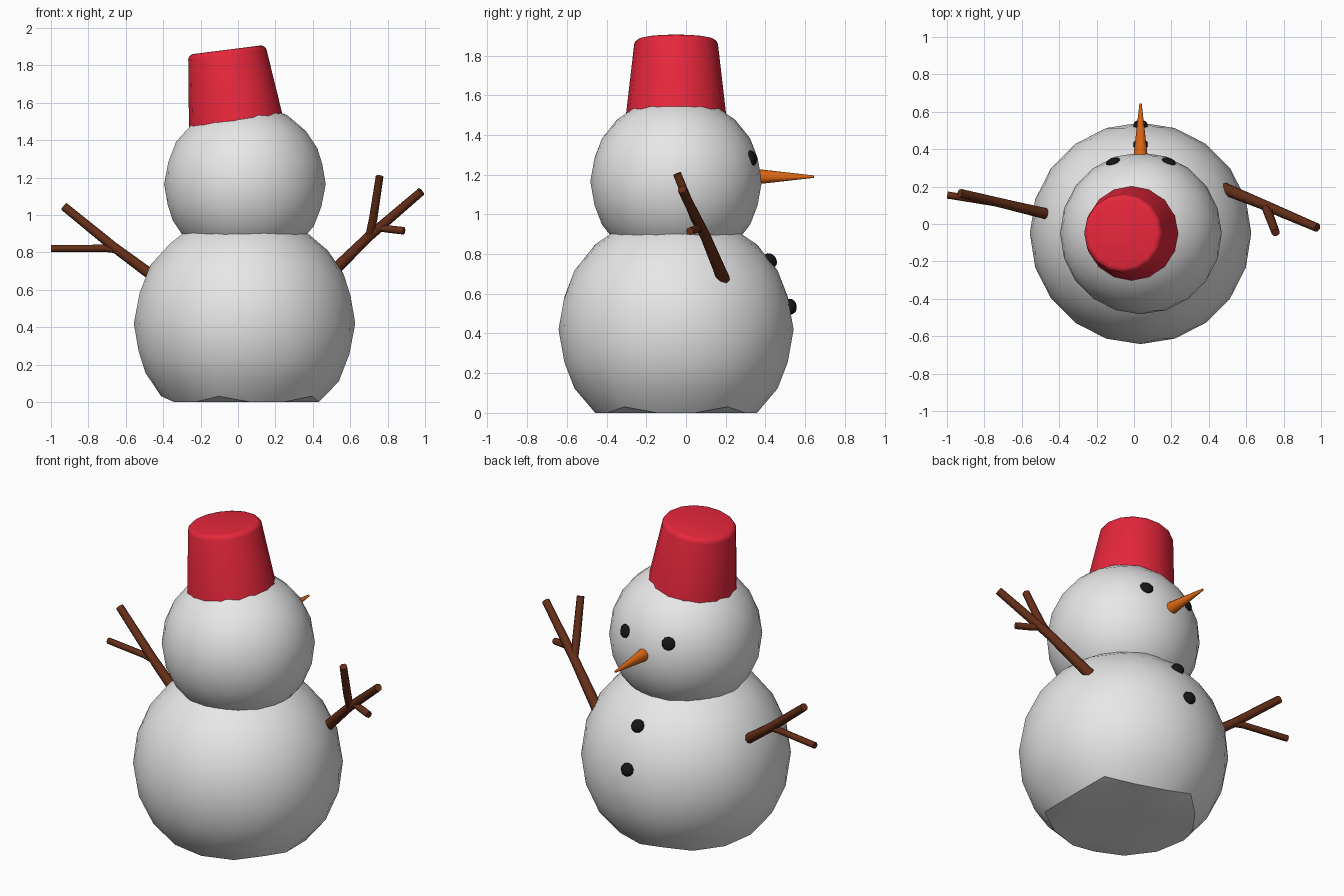
import bpy, bmesh, math
from mathutils import Vector, Matrix

if "Cube" in bpy.data.objects:
    bpy.data.objects.remove(bpy.data.objects["Cube"])


def material(name, rgb):
    m = bpy.data.materials.new(name)
    m.diffuse_color = (*rgb, 1)
    m.use_nodes = True
    m.node_tree.nodes["Principled BSDF"].inputs["Base Color"].default_value = m.diffuse_color
    return m


SNOW = material("snow white", (0.8, 0.8, 0.8))
RED = material("bucket red", (0.8, 0.02, 0.045))
ORANGE = material("carrot orange", (0.75, 0.14, 0.008))
BROWN = material("twig brown", (0.13, 0.028, 0.009))
BLACK = material("coal black", (0.008, 0.008, 0.008))


def smooth(ob, angle=35):
    bpy.ops.object.select_all(action='DESELECT')
    ob.select_set(True)
    bpy.context.view_layer.objects.active = ob
    bpy.ops.object.shade_smooth_by_angle(angle=math.radians(angle))


def finish(name, bm, mat, matrix=Matrix(), angle=35):
    me = bpy.data.meshes.new(name)
    bm.to_mesh(me)
    bm.free()
    me.materials.append(mat)
    ob = bpy.data.objects.new(name, me)
    ob.matrix_world = matrix
    bpy.context.collection.objects.link(ob)
    smooth(ob, angle)
    return ob


def snowball(name, centre, radius):
    bm = bmesh.new()
    bmesh.ops.create_icosphere(bm, subdivisions=3, radius=radius,
                               matrix=Matrix.Translation(centre))
    for v in bm.verts:                      # flatten against the ground
        v.co.z = max(v.co.z, 0)
    finish(name, bm, SNOW)


def coal(name, ball_centre, radius, direction, depth):
    """Flattened lump sitting on a ball, facing outward."""
    d = Vector(direction).normalized()
    bm = bmesh.new()
    bmesh.ops.create_uvsphere(bm, u_segments=10, v_segments=8, radius=1)
    bmesh.ops.scale(bm, vec=(0.04, 0.04, depth), verts=bm.verts)
    place = Matrix.Translation(Vector(ball_centre) + d * radius)
    finish(name, bm, BLACK, place @ d.to_track_quat('Z', 'Y').to_matrix().to_4x4(), 60)


def twig(name, points):
    """Tapered tube through (x, y, z, radius) points."""
    cu = bpy.data.curves.new(name, 'CURVE')
    cu.dimensions = '3D'
    cu.bevel_depth = 1
    cu.bevel_resolution = 2
    cu.use_fill_caps = True
    sp = cu.splines.new('POLY')
    sp.points.add(len(points) - 1)
    for p, (x, y, z, r) in zip(sp.points, points):
        p.co = (x, y, z, 1)
        p.radius = r
    cu.materials.append(BROWN)
    ob = bpy.data.objects.new(name, cu)
    bpy.context.collection.objects.link(ob)
    bpy.ops.object.select_all(action='DESELECT')
    ob.select_set(True)
    bpy.context.view_layer.objects.active = ob
    bpy.ops.object.convert(target='MESH')
    smooth(bpy.context.object, 50)


# Snowballs
BODY, BODY_R = (0.035, -0.05, 0.42), 0.592
HEAD, HEAD_R = (0.037, -0.05, 1.165), 0.432
snowball("body", BODY, BODY_R)
snowball("head", HEAD, HEAD_R)

# Eyes and buttons (the face looks towards +y)
for side, sx in (("left", -1), ("right", 1)):
    coal(side + "_eye", HEAD, HEAD_R - 0.005, (sx * 0.15, 0.385, 0.12), 0.02)
coal("upper_button", BODY, BODY_R - 0.005, (0, 0.477, 0.35), 0.032)
coal("lower_button", BODY, BODY_R - 0.005, (0, 0.588, 0.118), 0.032)

# Carrot nose
bm = bmesh.new()
bmesh.ops.create_cone(bm, cap_ends=True, segments=12, radius1=0.041, radius2=0.006, depth=0.31)
finish("nose", bm, ORANGE,
       Matrix.Translation((0.035, 0.49, 1.19)) @ Matrix.Rotation(-math.pi / 2, 4, 'X'))

# Tilted bucket hat with a rounded top rim
depth = 0.44
bm = bmesh.new()
bmesh.ops.create_cone(bm, cap_ends=True, segments=16, radius1=0.259, radius2=0.208, depth=depth,
                      matrix=Matrix.Translation((0, 0, -depth / 2)))
rim = [e for e in bm.edges if all(v.co.z > -0.01 for v in e.verts)]
bmesh.ops.bevel(bm, geom=rim, offset=0.026, segments=3, profile=0.5, affect='EDGES')
finish("bucket_hat", bm, RED,
       Matrix.Translation((-0.06, -0.05, 1.883)) @ Matrix.Rotation(-0.126, 4, 'Y'))

# Twig arms
twig("left_arm", [(-0.45, 0.05, 0.67, 0.03), (-0.66, 0.10, 0.825, 0.026), (-0.93, 0.165, 1.045, 0.023)])
twig("left_arm_branch", [(-0.62, 0.09, 0.81, 0.018), (-0.72, 0.11, 0.822, 0.019), (-0.998, 0.155, 0.82, 0.019)])
twig("right_arm", [(0.48, 0.19, 0.67, 0.033), (0.70, 0.10, 0.885, 0.027), (0.98, -0.02, 1.125, 0.023)])
twig("right_arm_upper_branch", [(0.70, 0.10, 0.88, 0.022), (0.723, 0.045, 0.98, 0.024), (0.757, -0.045, 1.205, 0.022)])
twig("right_arm_lower_branch", [(0.74, 0.08, 0.935, 0.02), (0.80, 0.05, 0.925, 0.02), (0.888, 0.02, 0.915, 0.02)])
